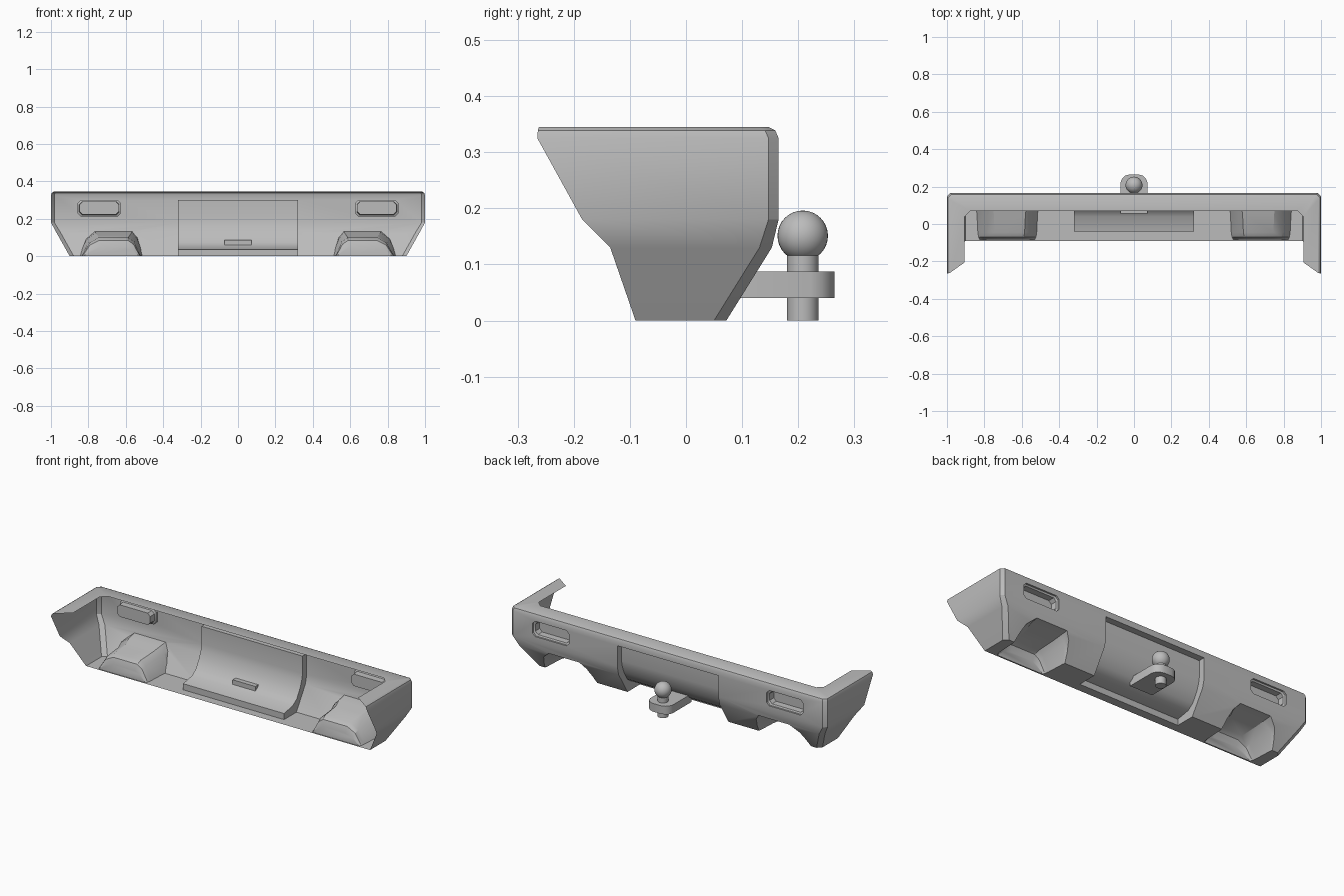
import bpy, bmesh, math
from mathutils import Vector

cube = bpy.data.objects.get("Cube")
if cube:
    bpy.data.objects.remove(cube)

grey = bpy.data.materials.new("light_grey")
grey.use_nodes = True
grey.diffuse_color = (0.5, 0.5, 0.5, 1)
grey.node_tree.nodes["Principled BSDF"].inputs["Base Color"].default_value = (0.5, 0.5, 0.5, 1)


def smooth(obj, angle=35):
    bpy.ops.object.select_all(action="DESELECT")
    obj.select_set(True)
    bpy.context.view_layer.objects.active = obj
    bpy.ops.object.shade_smooth_by_angle(angle=math.radians(angle))


def loft(name, rings):
    """Closed solid through rings that have equal point counts."""
    bm = bmesh.new()
    loops = [[bm.verts.new(p) for p in ring] for ring in rings]
    count = len(rings[0])
    for a, b in zip(loops, loops[1:]):
        for i in range(count):
            j = (i + 1) % count
            bm.faces.new((a[i], a[j], b[j], b[i]))
    bm.faces.new(loops[0])
    bm.faces.new(loops[-1])
    bmesh.ops.recalc_face_normals(bm, faces=bm.faces)
    mesh = bpy.data.meshes.new(name)
    bm.to_mesh(mesh)
    bm.free()
    mesh.materials.append(grey)
    obj = bpy.data.objects.new(name, mesh)
    bpy.context.collection.objects.link(obj)
    return obj


# Bumper envelope: side x, wing front y, back y, height, corner chamfer
levels = [
    (0.905, -0.205, 0.07, 0.345, 0.03),
    (0.985, -0.262, 0.147, 0.345, 0.018),
    (0.995, -0.264, 0.159, 0.339, 0.018),
    (1.0, -0.265, 0.165, 0.325, 0.018),
    (1.0, -0.185, 0.165, 0.18, 0.018),
    (0.973, -0.135, 0.153, 0.13, 0.022),
    (0.9, -0.09, 0.072, 0.0, 0.022),
]


def envelope_ring(x, front, back, z, c):
    half = [(x, front), (x, back - c), (x - c, back)]
    outline = half + [(-px, py) for px, py in reversed(half)]
    return [(px, py, z) for px, py in outline]


bumper = loft("bumper_shell", [envelope_ring(*level) for level in levels])

# Recessed centre panel
panel = [(0.3, 0.30), (0.127, 0.30), (0.127, 0.2), (0.12, 0.165), (0.105, 0.125),
         (0.075, 0.075), (0.04, 0.05), (-0.04, 0.035), (-0.04, -0.05), (0.3, -0.05)]
cutters = [loft("panel_cutter", [[(x, y, z) for y, z in panel] for x in (-0.32, 0.32)])]


def exhaust_ring(side, y, top, inset):
    left, right = 0.5 + inset, 0.855 - inset
    outline = [(left, -0.05), (left, 0.0), (left + 0.035, top * 0.75), (left + 0.065, top),
               (right - 0.09, top), (right - 0.04, top * 0.7), (right, 0.0), (right, -0.05)]
    return [(side * x, y, z) for x, z in outline]


def light_ring(side, y, inset):
    w, h, c = 0.115 - inset, 0.044 - inset, 0.016
    outline = [(w, c - h), (w, h - c), (w - c, h), (c - w, h),
               (-w, h - c), (-w, c - h), (c - w, -h), (w - c, -h)]
    return [(side * (0.742 + x), y, 0.257 + z) for x, z in outline]


# Exhaust recesses and lamp pockets on both sides
for side in (-1, 1):
    cutters.append(loft("exhaust_cutter", [
        exhaust_ring(side, 0.2, 0.14, 0.0), exhaust_ring(side, 0.1, 0.125, 0.004),
        exhaust_ring(side, 0.06, 0.11, 0.015), exhaust_ring(side, -0.045, 0.1, 0.02),
        exhaust_ring(side, -0.07, 0.085, 0.024), exhaust_ring(side, -0.082, 0.05, 0.03)]))
    cutters.append(loft("lamp_cutter", [
        light_ring(side, 0.2, 0.0), light_ring(side, 0.155, 0.0),
        light_ring(side, 0.15, 0.008), light_ring(side, 0.115, 0.01)]))

for cutter in cutters:
    cutter.hide_render = True
    mod = bumper.modifiers.new("cut", "BOOLEAN")
    mod.operation = "DIFFERENCE"
    mod.solver = "EXACT"
    mod.object = cutter
bpy.context.view_layer.objects.active = bumper
for mod in list(bumper.modifiers):
    bpy.ops.object.modifier_apply(modifier=mod.name)
for cutter in cutters:
    bpy.data.objects.remove(cutter)

# Open the envelope at the front and the top to leave a sheet shell
bm = bmesh.new()
bm.from_mesh(bumper.data)
bm.normal_update()
opening = []
for f in bm.faces:
    c = f.calc_center_median()
    top_gap = f.normal.z > 0.9 and c.z > 0.34 and abs(c.x) < 0.5 and c.y < 0.06
    if f.normal.y < -0.3 or top_gap:
        opening.append(f)
bmesh.ops.delete(bm, geom=opening, context="FACES")
bm.to_mesh(bumper.data)
bm.free()
smooth(bumper, 30)

# Tow bar tongue
half = [(0.072, 0.055), (0.072, 0.222), (0.064, 0.243), (0.048, 0.258), (0.025, 0.265)]
tongue = half + [(-x, y) for x, y in reversed(half)]
smooth(loft("tow_tongue", [[(x, y, z) for x, y in tongue] for z in (0.04, 0.087)]))

# Tow pin and ball
bpy.ops.mesh.primitive_cylinder_add(vertices=32, radius=0.028, depth=0.12, location=(0, 0.208, 0.06))
pin = bpy.context.object
pin.name = "tow_pin"
bpy.ops.mesh.primitive_uv_sphere_add(segments=32, ring_count=16, radius=0.045, location=(0, 0.208, 0.151))
ball = bpy.context.object
ball.name = "tow_ball"
for part in (pin, ball):
    part.data.materials.append(grey)
    smooth(part)
